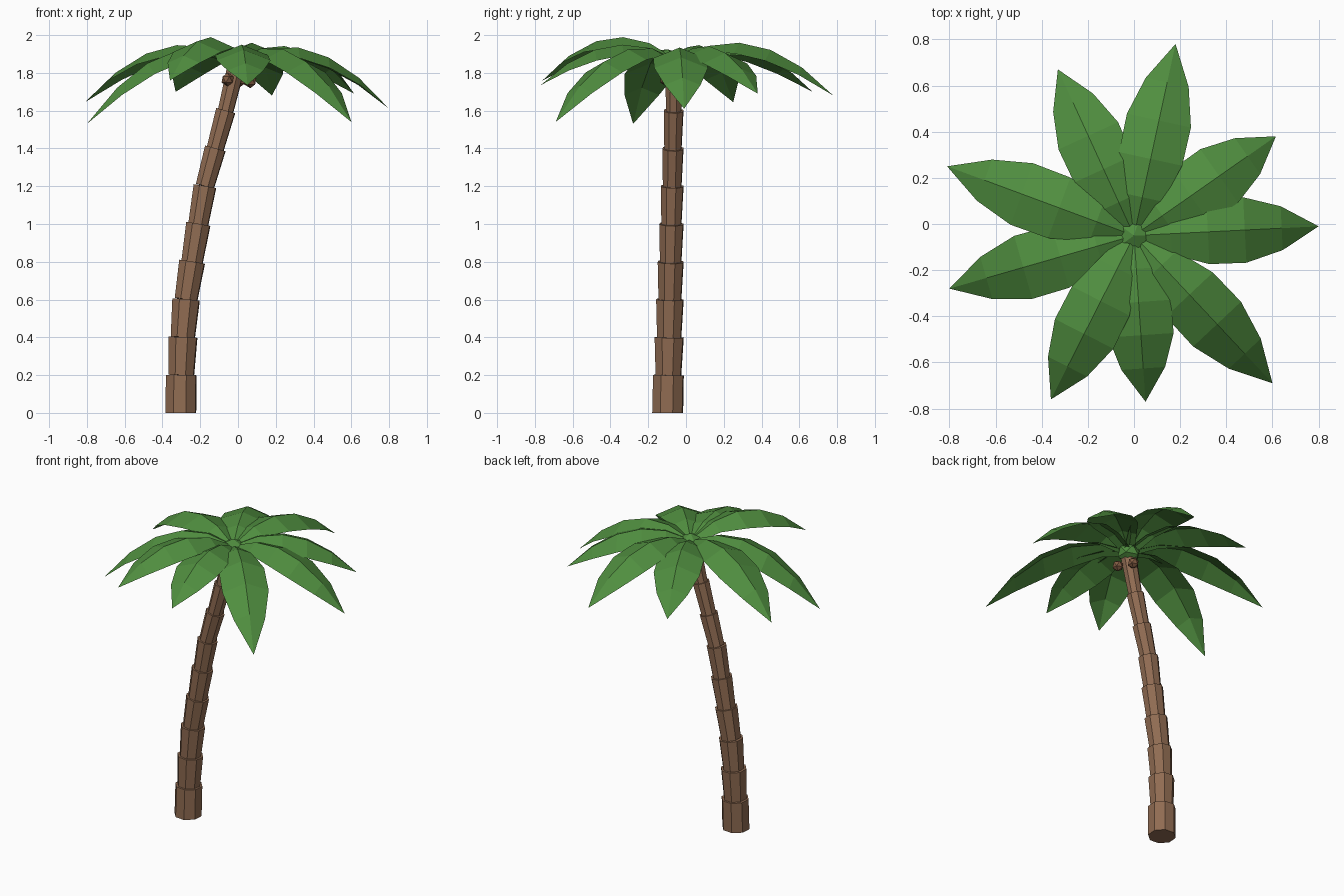
import bpy, bmesh, math
from mathutils import Vector, Matrix

cube = bpy.data.objects.get("Cube")
if cube:
    bpy.data.objects.remove(cube, do_unlink=True)


def material(name, rgb):
    m = bpy.data.materials.new(name)
    m.use_nodes = True
    m.diffuse_color = (*rgb, 1)
    bsdf = m.node_tree.nodes["Principled BSDF"]
    bsdf.inputs["Base Color"].default_value = (*rgb, 1)
    bsdf.inputs["Roughness"].default_value = 0.9
    return m


def finish(bm, name, mat):
    mesh = bpy.data.meshes.new(name)
    bm.to_mesh(mesh)
    bm.free()
    mesh.materials.append(mat)
    obj = bpy.data.objects.new(name, mesh)
    bpy.context.collection.objects.link(obj)
    return obj


bark = material("bark brown", (0.28, 0.15, 0.085))
husk = material("coconut brown", (0.22, 0.105, 0.055))
green = material("leaf green", (0.08, 0.27, 0.05))

# Trunk: stacked sections, each flaring towards its top
trunk_x = [-0.303, -0.3, -0.292, -0.275, -0.243, -0.21, -0.175, -0.12, -0.065, -0.01]
path = [Vector((x, -0.097 + 0.004 * i, 0.2 * i)) for i, x in enumerate(trunk_x)]
path[-1].z = 1.83
SIDES = 8


def ring(bm, centre, axis, radius):
    turn = Vector((0, 0, 1)).rotation_difference(axis).to_matrix()
    verts = []
    for k in range(SIDES):
        a = math.tau * (k + 0.4) / SIDES
        offset = Vector((math.cos(a), math.sin(a), 0)) * radius
        verts.append(bm.verts.new(centre + turn @ offset))
    return verts


bm = bmesh.new()
for i in range(len(path) - 1):
    low, high = path[i], path[i + 1]
    axis = (high - low).normalized()
    top_r = 0.09 - 0.022 * high.z
    low_r = 0.086 if i == 0 else top_r * 0.88
    flat = Vector((0, 0, 1))
    a = ring(bm, low, flat if i == 0 else axis, low_r)
    b = ring(bm, high, axis, top_r)
    for k in range(SIDES):
        n = (k + 1) % SIDES
        bm.faces.new((a[k], a[n], b[n], b[k]))
    bm.faces.new(a[::-1])
    bm.faces.new(b)
finish(bm, "trunk", bark)

# Leaves: arched blades with a ridge along the middle and drooping sides
root = Vector((0.0, -0.05, 1.87))
blade = [(0, 0.035), (0.2, 0.09), (0.4, 0.14), (0.6, 0.142), (0.8, 0.095)]
leaves = [  # tip position and upward start slope
    ((0.80, -0.01, 1.61), 0.44), ((0.615, 0.38, 1.69), 0.42),
    ((0.18, 0.78, 1.68), 0.5), ((-0.33, 0.67, 1.70), 0.44),
    ((-0.81, 0.25, 1.645), 0.47), ((-0.80, -0.28, 1.53), 0.43),
    ((-0.36, -0.76, 1.76), 0.57), ((0.05, -0.77, 1.735), 0.42),
    ((0.60, -0.69, 1.54), 0.45),
]
for i, (tip, rise) in enumerate(leaves):
    tip = Vector(tip)
    span = tip - root
    side = Vector((-span.y, span.x, 0)).normalized()
    bm = bmesh.new()
    rows = []
    for t, w in blade:
        mid = root + span * t
        mid.z = root.z + rise * t + (span.z - rise) * t * t
        drop = Vector((0, 0, -0.4 * w))
        rows.append([bm.verts.new(p) for p in
                     (mid + side * w + drop, mid, mid - side * w + drop)])
    for a, b in zip(rows, rows[1:]):
        for k in range(2):
            bm.faces.new((a[k], a[k + 1], b[k + 1], b[k]))
    end = bm.verts.new(tip)
    for k in range(2):
        bm.faces.new((rows[-1][k], rows[-1][k + 1], end))
    bmesh.ops.recalc_face_normals(bm, faces=bm.faces)
    if sum(f.normal.z for f in bm.faces) < 0:
        bmesh.ops.reverse_faces(bm, faces=bm.faces)
    finish(bm, f"leaf_{i + 1}", green)


def faceted_ball(name, centre, scale, mat):
    bm = bmesh.new()
    bmesh.ops.create_icosphere(bm, subdivisions=1, radius=1)
    bmesh.ops.transform(bm, verts=bm.verts, matrix=Matrix.Translation(centre)
                        @ Matrix.Diagonal((*scale, 1)))
    finish(bm, name, mat)


# Crown bud and coconuts
faceted_ball("crown_bud", (0, -0.05, 1.855), (0.075, 0.075, 0.058), green)
nuts = [(-0.055, -0.105, 1.765), (0.065, -0.075, 1.755), (0.01, 0.005, 1.76)]
for i, centre in enumerate(nuts):
    faceted_ball(f"coconut_{i + 1}", centre, (0.036, 0.036, 0.036), husk)
